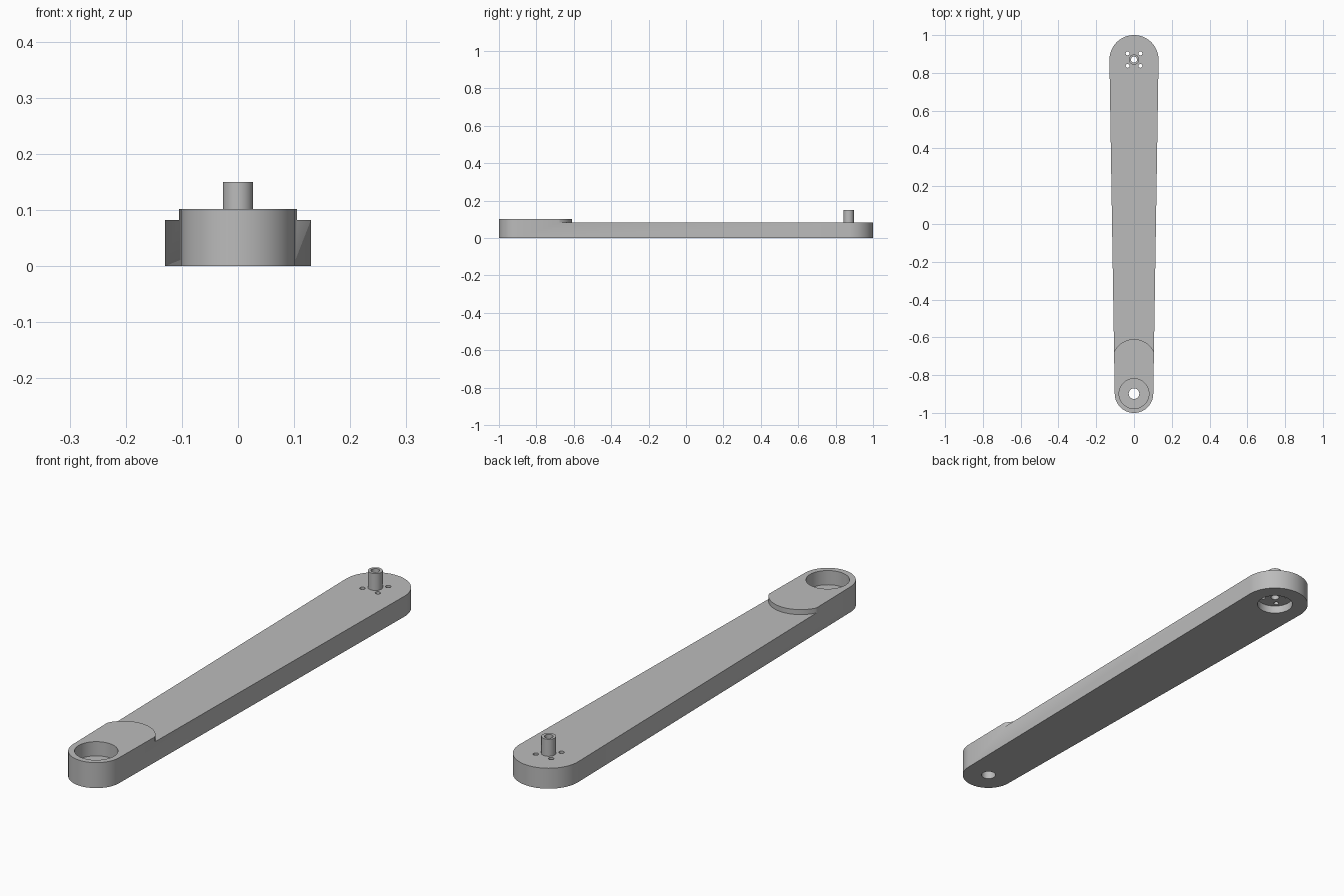
import bpy
import bmesh
from math import sin, cos, pi, asin

cube = bpy.data.objects.get("Cube")
if cube:
    bpy.data.objects.remove(cube)

# Main dimensions
BIG_R, SMALL_R = 0.13, 0.102
BIG_Y, SMALL_Y = 1 - BIG_R, -1 + SMALL_R
ARM_TOP, PAD_TOP, POST_TOP = 0.082, 0.102, 0.15
PAD_R, PAD_Y = 0.117, -0.727

grey = bpy.data.materials.new("grey_plastic")
grey.use_nodes = True
COLOUR = (0.5, 0.5, 0.5, 1)
grey.diffuse_color = COLOUR
grey.node_tree.nodes["Principled BSDF"].inputs["Base Color"].default_value = COLOUR


def arc(cy, r, start, end, steps=48, cx=0):
    return [(cx + r * cos(start + (end - start) * i / steps),
             cy + r * sin(start + (end - start) * i / steps)) for i in range(steps + 1)]


def circle(cy, r, cx=0, steps=64):
    return arc(cy, r, 0, 2 * pi, steps, cx)[:-1]


def prism(name, outline, z0, z1):
    """Extrude a flat outline between two heights."""
    bm = bmesh.new()
    face = bm.faces.new([bm.verts.new((x, y, z0)) for x, y in outline])
    top = bmesh.ops.extrude_face_region(bm, geom=[face])["geom"]
    bmesh.ops.translate(bm, vec=(0, 0, z1 - z0),
                        verts=[v for v in top if isinstance(v, bmesh.types.BMVert)])
    bmesh.ops.recalc_face_normals(bm, faces=bm.faces)
    mesh = bpy.data.meshes.new(name)
    bm.to_mesh(mesh)
    bm.free()
    mesh.materials.append(grey)
    obj = bpy.data.objects.new(name, mesh)
    bpy.context.collection.objects.link(obj)
    return obj


def combine(target, other, operation):
    """Apply a boolean and discard the helper."""
    mod = target.modifiers.new("boolean", "BOOLEAN")
    mod.operation = operation
    mod.solver = "EXACT"
    mod.object = other
    other.hide_render = True
    bpy.context.view_layer.objects.active = target
    bpy.ops.object.modifier_apply(modifier=mod.name)
    bpy.data.objects.remove(other)


# Tapered arm with two round ends, tangent to the sides
tilt = asin((BIG_R - SMALL_R) / (BIG_Y - SMALL_Y))
outline = (arc(BIG_Y, BIG_R, -tilt, pi + tilt)
           + arc(SMALL_Y, SMALL_R, pi + tilt, 2 * pi - tilt))
arm = prism("arm", outline, 0, PAD_TOP)

# Lower the long part, leaving a raised pad with a round edge
step = arc(PAD_Y, PAD_R, 0, pi) + [(-0.3, PAD_Y), (-0.3, 1.2), (0.3, 1.2), (0.3, PAD_Y)]
combine(arm, prism("step_cutter", step, ARM_TOP, 0.2), "DIFFERENCE")

# Hollow post
combine(arm, prism("post", circle(BIG_Y, 0.027), 0.06, POST_TOP), "UNION")

# Bearing seat, shaft hole, motor pocket and post bore
for y, r, z0, z1 in [(SMALL_Y, 0.079, 0.045, 0.2), (SMALL_Y, 0.028, -0.1, 0.2),
                     (BIG_Y, 0.069, -0.1, 0.032), (BIG_Y, 0.016, -0.1, 0.2)]:
    combine(arm, prism("bore_cutter", circle(y, r), z0, z1), "DIFFERENCE")

# Four screw holes around the post
for sx in (-1, 1):
    for sy in (-1, 1):
        hole = circle(BIG_Y + sy * 0.033, 0.01, sx * 0.034, 24)
        combine(arm, prism("screw_cutter", hole, -0.1, 0.2), "DIFFERENCE")

# Smooth round walls, sharp edges
bpy.ops.object.select_all(action="DESELECT")
arm.select_set(True)
bpy.context.view_layer.objects.active = arm
bpy.ops.object.shade_smooth_by_angle(angle=pi / 6)
